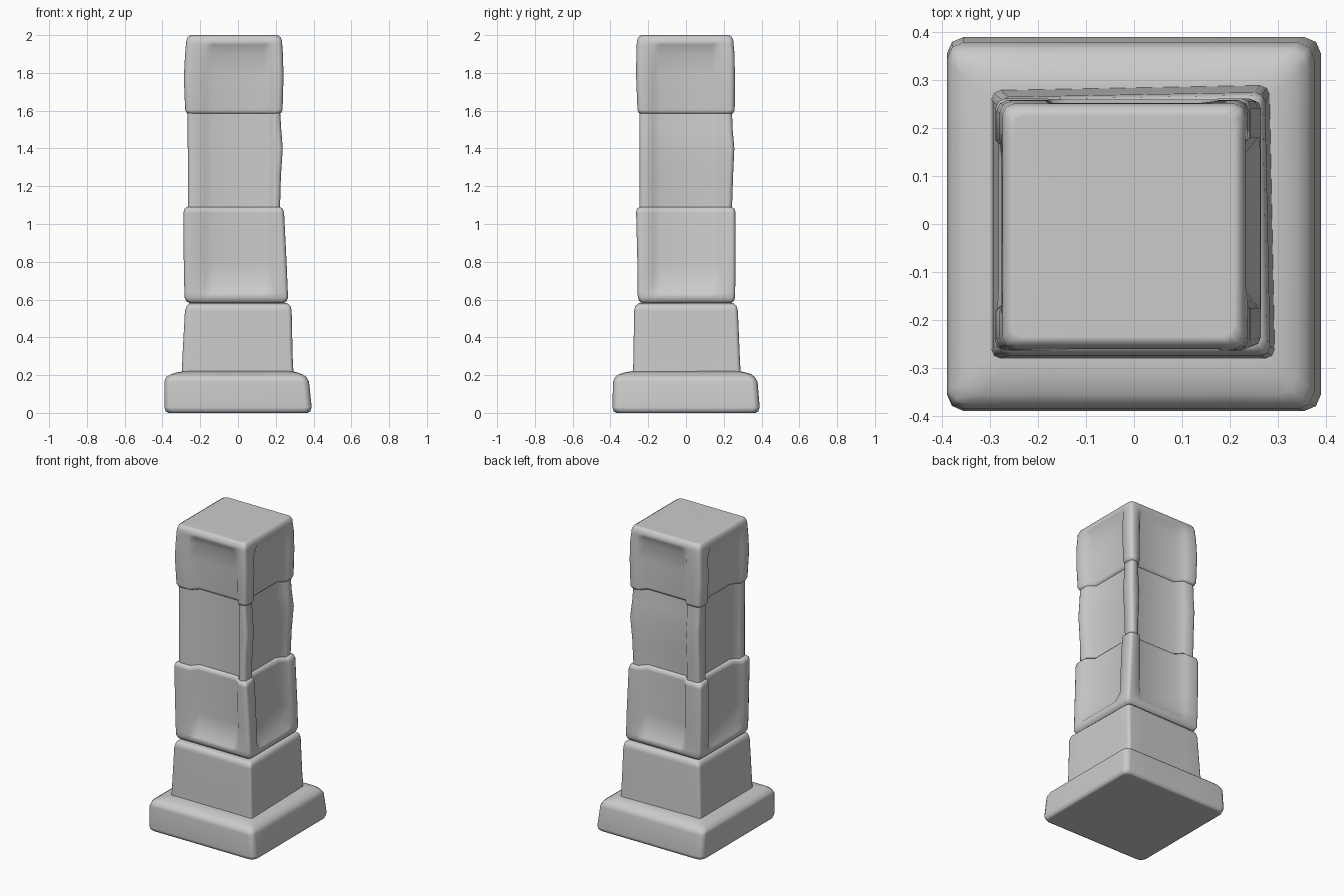
import bpy, bmesh

def section(x0, x1, y0, y1, c, d, grow):
    """Square outline with rounded corners and a recessed panel on each side."""
    pts = []
    def side(a, b, edge, inward, horiz):
        # walk along one side from a to b, dipping inward by d in the middle
        s = 1 if b > a else -1
        k = c * 0.3
        run = [(a + s * k, k), (a + s * c, 0), (-s * 0.175, 0), (-s * 0.135, d),
               (s * 0.14, d), (s * 0.18, 0), (b - s * c, 0)]
        for t, depth in run:
            e = edge + inward * depth
            pts.append((t, e) if horiz else (e, t))
    x0, x1, y0, y1 = x0 - grow, x1 + grow, y0 - grow, y1 + grow
    side(x0, x1, y0, 1, True)
    side(y0, y1, x1, -1, False)
    side(x1, x0, y1, -1, True)
    side(y1, y0, x0, 1, False)
    return pts

def stone(name, rings, corner):
    """Loft of rings: z, x0, x1, y0, y1, panel depth, outline growth."""
    bm = bmesh.new()
    loops = []
    for z, x0, x1, y0, y1, d, g in rings:
        loops.append([bm.verts.new((x, y, z))
                      for x, y in section(x0, x1, y0, y1, corner, d, g)])
    n = len(loops[0])
    for lo, hi in zip(loops, loops[1:]):
        for i in range(n):
            j = (i + 1) % n
            bm.faces.new((lo[i], lo[j], hi[j], hi[i]))
    bm.faces.new(loops[0][::-1])
    bm.faces.new(loops[-1])
    bmesh.ops.recalc_face_normals(bm, faces=bm.faces)
    me = bpy.data.meshes.new(name)
    bm.to_mesh(me)
    bm.free()
    ob = bpy.data.objects.new(name, me)
    bpy.context.collection.objects.link(ob)
    bpy.context.view_layer.objects.active = ob
    ob.select_set(True)
    bpy.ops.object.shade_smooth_by_angle(angle=1.1)
    ob.select_set(False)
    # large faces stay flat, edges stay soft
    wn = ob.modifiers.new("flat_faces", 'WEIGHTED_NORMAL')
    wn.keep_sharp = True
    return ob

# wide foot slab with a softly sloping top
stone("base_slab", [
    (0.00, -.39, .39, -.39, .39, 0, -.022),
    (0.008, -.39, .39, -.39, .39, 0, -.007),
    (0.03, -.39, .39, -.39, .39, 0, 0),
    (0.165, -.39, .376, -.386, .379, 0, 0),
    (0.19, -.388, .37, -.384, .372, 0, -.008),
    (0.205, -.37, .355, -.37, .36, 0, -.015),
    (0.214, -.34, .33, -.34, .33, 0, -.015),
    (0.222, -.28, .28, -.28, .28, 0, 0)], .035)

# plinth stone, slightly out of square
plinth = stone("plinth", [
    (0.20, -.298, .289, -.281, .285, 0, 0),
    (0.30, -.294, .284, -.278, .28, 0, 0),
    (0.54, -.281, .279, -.275, .27, 0, 0),
    (0.565, -.279, .279, -.275, .27, 0, -.006),
    (0.582, -.279, .279, -.275, .27, 0, -.025)], .02)
for v in plinth.data.vertices:
    x, y = v.co.x, v.co.y
    if x > 0:
        v.co.x -= .02 * y
    if y > 0:
        v.co.y += .018 * x

P = .044
# lower shaft stone, panel starts above its bottom lip
stone("lower_shaft", [
    (0.58, -.28, .265, -.255, .26, 0, -.025),
    (0.59, -.28, .265, -.255, .26, 0, -.008),
    (0.61, -.283, .265, -.255, .26, 0, 0),
    (0.635, -.283, .264, -.256, .26, 0, 0),
    (0.68, -.285, .262, -.256, .261, P * .8, 0),
    (0.78, -.287, .258, -.257, .262, P, 0),
    (1.06, -.289, .244, -.264, .262, P, 0),
    (1.08, -.289, .242, -.265, .262, P, -.005),
    (1.092, -.289, .242, -.265, .262, P, -.022)], .02)

# middle shaft stone, slightly slimmer and bulging on one side
stone("middle_shaft", [
    (1.07, -.266, .222, -.246, .243, P, 0),
    (1.25, -.266, .227, -.246, .249, P, 0),
    (1.40, -.266, .237, -.246, .256, P, 0),
    (1.50, -.267, .229, -.247, .247, P, 0),
    (1.61, -.267, .222, -.247, .243, P, 0)], .02)

# top stone, panel ends below the cap
stone("top_stone", [
    (1.58, -.278, .235, -.256, .257, P, -.020),
    (1.588, -.278, .235, -.256, .257, P, -.006),
    (1.605, -.28, .236, -.257, .258, P, 0),
    (1.78, -.287, .241, -.264, .259, P, 0),
    (1.90, -.28, .238, -.263, .257, P * .8, 0),
    (1.95, -.276, .234, -.261, .252, 0, 0),
    (1.97, -.274, .233, -.26, .251, 0, 0),
    (1.99, -.274, .232, -.259, .25, 0, -.007),
    (2.00, -.274, .232, -.259, .25, 0, -.024)], .024)
